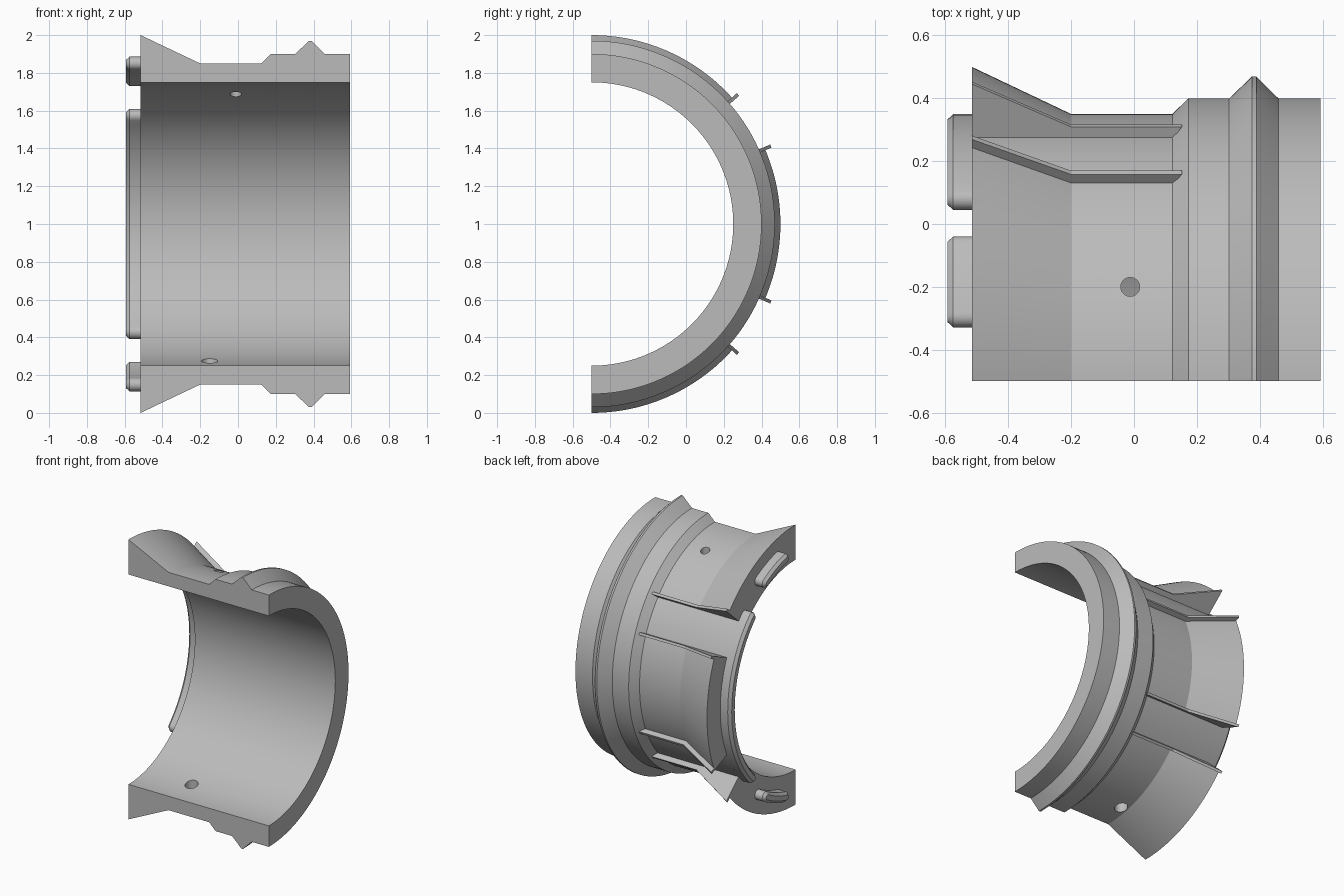
import bpy, bmesh
from math import sin, cos, pi, radians
from mathutils import Vector

if "Cube" in bpy.data.objects:
    bpy.data.objects.remove(bpy.data.objects["Cube"])

grey = bpy.data.materials.new("plain grey")
grey.use_nodes = True
grey.diffuse_color = (0.5, 0.5, 0.5, 1)
grey.node_tree.nodes["Principled BSDF"].inputs["Base Color"].default_value = (0.5, 0.5, 0.5, 1)

END, KNEE, BORE, WALL, FLARE = -0.516, -0.2, 0.75, 0.85, 1.0
RIBS = (23.5, 41.5)      # angles of the ribs bounding each recess


def polar(x, r, deg):
    """Point around the ring axis, 0 degrees pointing to the back."""
    a = radians(deg)
    return Vector((x, r * cos(a) - 0.5, r * sin(a) + 1))


def finish(name, bm):
    bmesh.ops.remove_doubles(bm, verts=bm.verts, dist=1e-5)
    bmesh.ops.recalc_face_normals(bm, faces=bm.faces)
    mesh = bpy.data.meshes.new(name)
    bm.to_mesh(mesh)
    bm.free()
    obj = bpy.data.objects.new(name, mesh)
    bpy.context.collection.objects.link(obj)
    mesh.materials.append(grey)
    return obj


def smooth(obj, angle=20):
    bpy.ops.object.select_all(action='DESELECT')
    obj.select_set(True)
    bpy.context.view_layer.objects.active = obj
    bpy.ops.object.shade_smooth_by_angle(angle=radians(angle))


def loft(name, rings):
    """Skin a row of closed loops and cap both ends."""
    bm = bmesh.new()
    loops = [[bm.verts.new(p) for p in ring] for ring in rings]
    n = len(loops[0])
    for a, b in zip(loops, loops[1:]):
        for i in range(n):
            j = (i + 1) % n
            bm.faces.new((a[i], a[j], b[j], b[i]))
    bm.faces.new(loops[0])
    bm.faces.new(loops[-1])
    return finish(name, bm)


# Half-ring body: flared sections alternate with plain recessed ones
def body_profile(flare):
    return [(END, BORE), (END, WALL), (END, flare), (KNEE, WALL), (0.122, WALL),
            (0.173, 0.9), (0.303, 0.9), (0.376, 0.97), (0.389, 0.97),
            (0.459, 0.9), (0.594, 0.9), (0.594, BORE)]


lo, hi = RIBS
sections = [(-90, -hi, FLARE), (-hi, -lo, WALL), (-lo, lo, FLARE), (lo, hi, WALL), (hi, 90, FLARE)]
rings = []
for start, stop, flare in sections:
    steps = round((stop - start) / 1.5)
    for k in range(steps + 1):
        deg = start + (stop - start) * k / steps
        rings.append([polar(x, r, deg) for x, r in body_profile(flare)])
body = loft("half_ring_body", rings)

# Vertical drilled holes through the top and bottom walls
for x, y, z, radius in ((-0.012, -0.2, 1.75, 0.03), (-0.15, -0.31, 0.22, 0.043)):
    bpy.ops.mesh.primitive_cylinder_add(vertices=32, radius=radius, depth=0.5, location=(x, y, z))
    cutter = bpy.context.object
    cutter.name = "hole_cutter"
    cutter.hide_render = True
    mod = body.modifiers.new("hole", 'BOOLEAN')
    mod.operation, mod.solver, mod.object = 'DIFFERENCE', 'EXACT', cutter
    bpy.context.view_layer.objects.active = body
    bpy.ops.object.modifier_apply(modifier=mod.name)
    bpy.data.objects.remove(cutter)
smooth(body)

# Thin radial ribs following the flare
rib_profile = [(END, 0.84), (END, 1.035), (KNEE, 0.886), (0.152, 0.886), (0.122, 0.84)]
for label, side in (("upper", 1), ("lower", -1)):
    for place, deg in zip(("inner", "outer"), RIBS):
        a = radians(side * deg)
        across = Vector((0, -sin(a), cos(a))) * 0.009
        mid = [polar(x, r, side * deg) for x, r in rib_profile]
        loft(f"{label}_{place}_rib", [[p - across for p in mid], [p + across for p in mid]])


# Curved round-ended keys with chamfered tops on the flared end
def key(name, radius, start, stop, half=0.035):
    def outline(x, w):
        arc = [start + (stop - start) * k / 32 for k in range(33)]
        pts = [polar(x, radius + w, d) for d in arc]
        for deg, turn in ((stop, 0), (start, pi)):
            a = radians(deg)
            out, along = Vector((0, cos(a), sin(a))), Vector((0, -sin(a), cos(a)))
            pts += [polar(x, radius, deg) + (out * cos(t + turn) + along * sin(t + turn)) * w
                    for t in (pi * k / 12 for k in range(1, 12))]
            if turn == 0:
                pts += [polar(x, radius - w, d) for d in reversed(arc)]
        return pts
    smooth(loft(name, [outline(END, half), outline(-0.575, half), outline(-0.594, half - 0.018)]), 30)


key("middle_key", 0.815, -44.7, 44.7)
key("upper_key", 0.875, 60.9, 76.4)
key("lower_key", 0.875, -76.4, -60.9)
